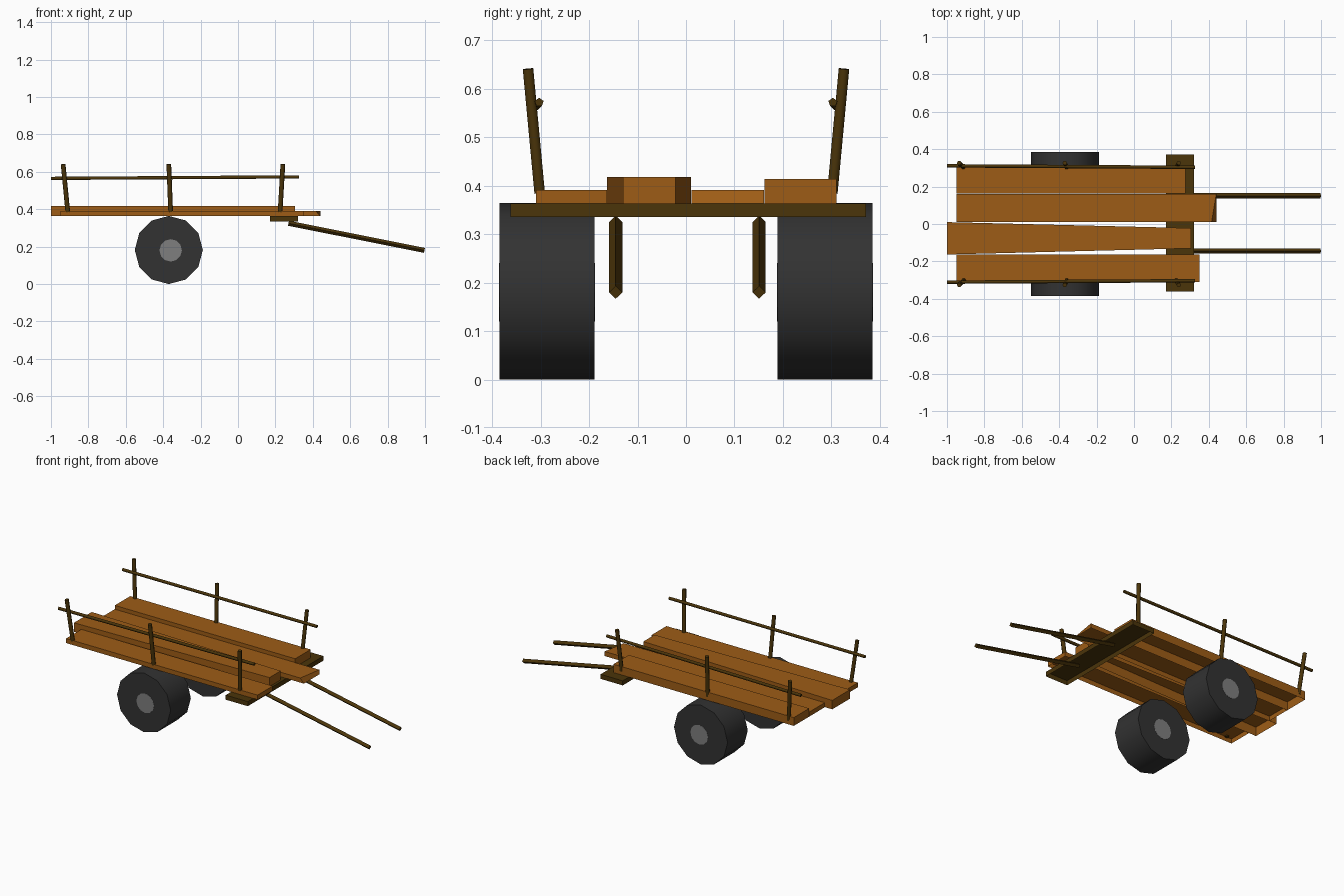
import bpy, bmesh, math
from mathutils import Vector

if "Cube" in bpy.data.objects:
    bpy.data.objects.remove(bpy.data.objects["Cube"])


def material(name, rgb):
    m = bpy.data.materials.new(name)
    m.diffuse_color = (*rgb, 1)
    m.use_nodes = True
    m.node_tree.nodes["Principled BSDF"].inputs["Base Color"].default_value = m.diffuse_color
    return m


PLANK = material("plank_brown", (0.34, 0.108, 0.008))
POLE = material("dark_wood", (0.07, 0.035, 0.003))
TYRE = material("wheel_charcoal", (0.032, 0.032, 0.032))
HUB = material("hub_grey", (0.21, 0.21, 0.21))


def finish(name, bm, mat):
    me = bpy.data.meshes.new(name)
    bm.to_mesh(me)
    bm.free()
    me.materials.append(mat)
    ob = bpy.data.objects.new(name, me)
    bpy.context.collection.objects.link(ob)
    return ob


def board(name, bottom, z0, z1, mat, top=None):
    """Open-bottomed board from an anticlockwise plan outline; the top may differ."""
    bm = bmesh.new()
    lo = [bm.verts.new((x, y, z0)) for x, y in bottom]
    hi = [bm.verts.new((x, y, z1)) for x, y in (top or bottom)]
    bm.faces.new(hi)
    n = len(lo)
    for i in range(n):
        j = (i + 1) % n
        bm.faces.new((lo[i], lo[j], hi[j], hi[i]))
    return finish(name, bm, mat)


def rect(x0, x1, y0, y1):
    return [(x0, y0), (x1, y0), (x1, y1), (x0, y1)]


def rod(name, a, b, r, sides, mat, smooth=True):
    """Straight faceted rod between two points."""
    a, b = Vector(a), Vector(b)
    d = (b - a).normalized()
    ref = Vector((0, 0, 1)) if abs(d.z) < 0.9 else Vector((1, 0, 0))
    u = (ref - d * ref.dot(d)).normalized()
    v = d.cross(u)
    bm = bmesh.new()
    rings = []
    for p in (a, b):
        rings.append([bm.verts.new(p + r * (u * math.cos(t) + v * math.sin(t)))
                      for t in (2 * math.pi * i / sides for i in range(sides))])
    for i in range(sides):
        j = (i + 1) % sides
        f = bm.faces.new((rings[0][i], rings[0][j], rings[1][j], rings[1][i]))
        f.smooth = smooth
    for ring in rings:
        bm.faces.new(ring)
    bmesh.ops.recalc_face_normals(bm, faces=bm.faces)
    return finish(name, bm, mat)


# Deck planks, uneven in length and thickness
board("front_plank", rect(-0.95, 0.35, -0.31, -0.163), 0.363, 0.391, PLANK)
board("tapered_plank", [(-1, -0.163), (0.305, -0.13), (0.305, -0.022), (-1, 0.01)],
      0.363, 0.418, PLANK)
board("long_plank", rect(-0.95, 0.44, 0.011, 0.161), 0.363, 0.391, PLANK,
      top=[(-0.95, 0.011), (0.415, 0.011), (0.44, 0.161), (-0.95, 0.161)])
board("back_plank", rect(-0.95, 0.275, 0.162, 0.311), 0.363, 0.414, PLANK)

# Crossbar under the deck
board("crossbar", rect(0.17, 0.32, -0.362, 0.371), 0.335, 0.363, POLE)

# Pull handles, diamond in section
for tag, y in (("front", -0.145), ("back", 0.151)):
    rod(tag + "_handle", (0.27, y, 0.325), (0.997, y, 0.18), 0.0135, 4, POLE, False)

# Leaning posts and rails on both sides
for tag, s in (("front", -1), ("back", 1)):
    for i, (xb, xt) in enumerate(((-0.91, -0.935), (-0.36, -0.37), (0.225, 0.24))):
        rod(f"{tag}_post_{i + 1}", (xb, s * 0.302, 0.385), (xt, s * 0.326, 0.641),
            0.0125, 6, POLE)
    rod(tag + "_rail", (-1, s * 0.311, 0.564), (0.325, s * 0.303, 0.572),
        0.0095, 5, POLE)

# Wheels, with thin hub discs on both faces
for tag, s in (("front", -1), ("back", 1)):
    rod(tag + "_wheel", (-0.37, s * 0.189, 0.182), (-0.37, s * 0.385, 0.182),
        0.182, 12, TYRE)
    rod(tag + "_hub", (-0.36, s * 0.188, 0.18), (-0.36, s * 0.386, 0.18),
        0.06, 12, HUB, False)
